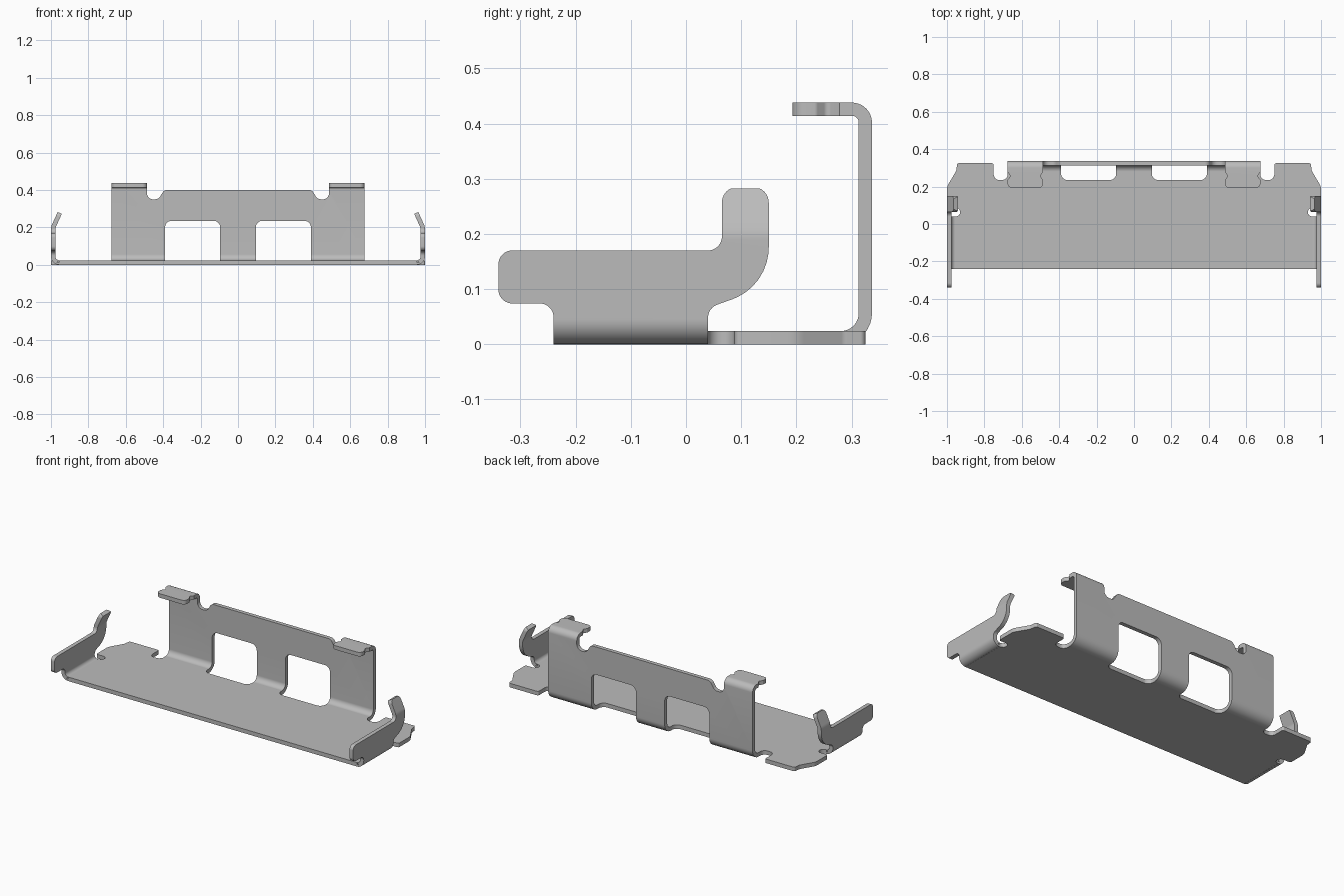
import bpy, bmesh, math
from mathutils import Vector

cube = bpy.data.objects.get("Cube")
if cube:
    bpy.data.objects.remove(cube, do_unlink=True)

STEEL = (0.5, 0.5, 0.5, 1.0)
mat = bpy.data.materials.new("plain_steel_grey")
mat.use_nodes = True
mat.diffuse_color = STEEL
mat.node_tree.nodes["Principled BSDF"].inputs["Base Color"].default_value = STEEL

T = 0.024  # sheet thickness


def rounded(points, closed=True, steps=8):
    """Replace each (a, b, radius) corner by an arc."""
    out, n = [], len(points)
    for i, pt in enumerate(points):
        p = Vector(pt[:2])
        if len(pt) < 3 or (not closed and i in (0, n - 1)):
            out.append(p)
            continue
        d1 = (Vector(points[i - 1][:2]) - p).normalized()
        d2 = (Vector(points[(i + 1) % n][:2]) - p).normalized()
        r, half = pt[2], d1.angle(d2) / 2
        t = r / math.tan(half)
        c = p + (d1 + d2).normalized() * r / math.sin(half)
        v1, v2 = p + d1 * t - c, p + d2 * t - c
        out += [c + v1.lerp(v2, k / steps).normalized() * r for k in range(steps + 1)]
    return out


def mirrored(half):
    """Close a right-hand half outline with its reflection."""
    return half + [(-p[0], *p[1:]) for p in reversed(half)]


def strip(points):
    """Bent sheet section of thickness T around a centre line."""
    path = rounded(points, closed=False)
    left, right = [], []
    for i, p in enumerate(path):
        d = (path[min(i + 1, len(path) - 1)] - path[max(i - 1, 0)]).normalized()
        normal = Vector((-d.y, d.x)) * T / 2
        left.append(p + normal)
        right.append(p - normal)
    return left + right[::-1]


def prism(name, outline, axis, lo, hi):
    """Extrude a 2D outline along one axis."""
    place = {"x": lambda p, h: (h, p[0], p[1]),
             "y": lambda p, h: (p[0], h, p[1]),
             "z": lambda p, h: (p[0], p[1], h)}[axis]
    bm = bmesh.new()
    a = [bm.verts.new(place(p, lo)) for p in outline]
    b = [bm.verts.new(place(p, hi)) for p in outline]
    bm.faces.new(a)
    bm.faces.new(b[::-1])
    for i in range(len(a)):
        bm.faces.new((a[i - 1], a[i], b[i], b[i - 1]))
    bmesh.ops.recalc_face_normals(bm, faces=bm.faces)
    mesh = bpy.data.meshes.new(name)
    bm.to_mesh(mesh)
    bm.free()
    mesh.materials.append(mat)
    obj = bpy.data.objects.new(name, mesh)
    bpy.context.collection.objects.link(obj)
    return obj


def activate(obj):
    bpy.ops.object.select_all(action="DESELECT")
    obj.select_set(True)
    bpy.context.view_layer.objects.active = obj


def trim(obj, blank):
    """Keep only what lies inside the blank."""
    blank.hide_render = True
    mod = obj.modifiers.new("trim", "BOOLEAN")
    mod.operation = "INTERSECT"
    mod.solver = "EXACT"
    mod.object = blank
    activate(obj)
    bpy.ops.object.modifier_apply(modifier=mod.name)
    bpy.data.objects.remove(blank, do_unlink=True)


# Base plate with corner tongues, relief slots and window recesses
base_half = [(.956, -.24), (.956, .04), (.93, .04, .023), (.93, .088, .023),
             (1, .088, .01), (1, .2, .06), (.95, .285, .02), (.945, .325, .01),
             (.75, .325, .01), (.75, .235, .03), (.676, .235, .03), (.676, .28),
             (.39, .28), (.39, .235, .035), (.095, .235, .035), (.095, .28)]
parts = [prism("base_plate", rounded(mirrored(base_half)), "z", 0, T)]

# Back wall: bent up from the base and folded forward into two hooks
wall = prism("back_wall", strip([(.28, .012), (.325, .012, .044), (.325, .426, .024),
                                 (.193, .426)]), "x", -.676, .676)
front_half = [(.395, .4, .03), (.425, .35, .035), (.487, .35, .033), (.487, .6),
              (.7, .6), (.7, -.1), (.39, -.1), (.39, .235, .035),
              (.095, .235, .035), (.095, -.1)]
trim(wall, prism("wall_blank", rounded(mirrored(front_half)), "y", 0, 1))
hook_half = [(.47, .279), (.486, .279, .004), (.502, .256, .01), (.486, .236, .01),
             (.486, .193, .025), (.676, .193, .025), (.676, .236, .01),
             (.66, .256, .01), (.676, .279, .004), (.69, .279), (.69, .5)]
trim(wall, prism("hook_blank", rounded(mirrored(hook_half)), "z", -1, 1))
parts.append(wall)

# Side arms: bent up from the base, with an inward-leaning tip at the rear
arm_outline = [(-.24, -.1), (-.24, .074, .025), (-.34, .074, .025), (-.34, .17, .025),
               (.065, .17, .025), (.065, .285, .028), (.15, .285, .028),
               (.15, .105, .1), (.04, .066, .025), (.04, -.1)]
arm_path = [(.956, .012), (.988, .012, .032), (.988, .2, .05), (.953, .277)]
for name, side in (("left_arm", 1), ("right_arm", -1)):
    section = [(side * p.x, p.y) for p in strip(arm_path)]
    arm = prism(name, section, "y", -.4, .3)
    trim(arm, prism("arm_blank", rounded(arm_outline), "x", -2, 2))
    parts.append(arm)

for obj in parts:
    activate(obj)
    bpy.ops.object.shade_smooth_by_angle(angle=math.radians(30))
